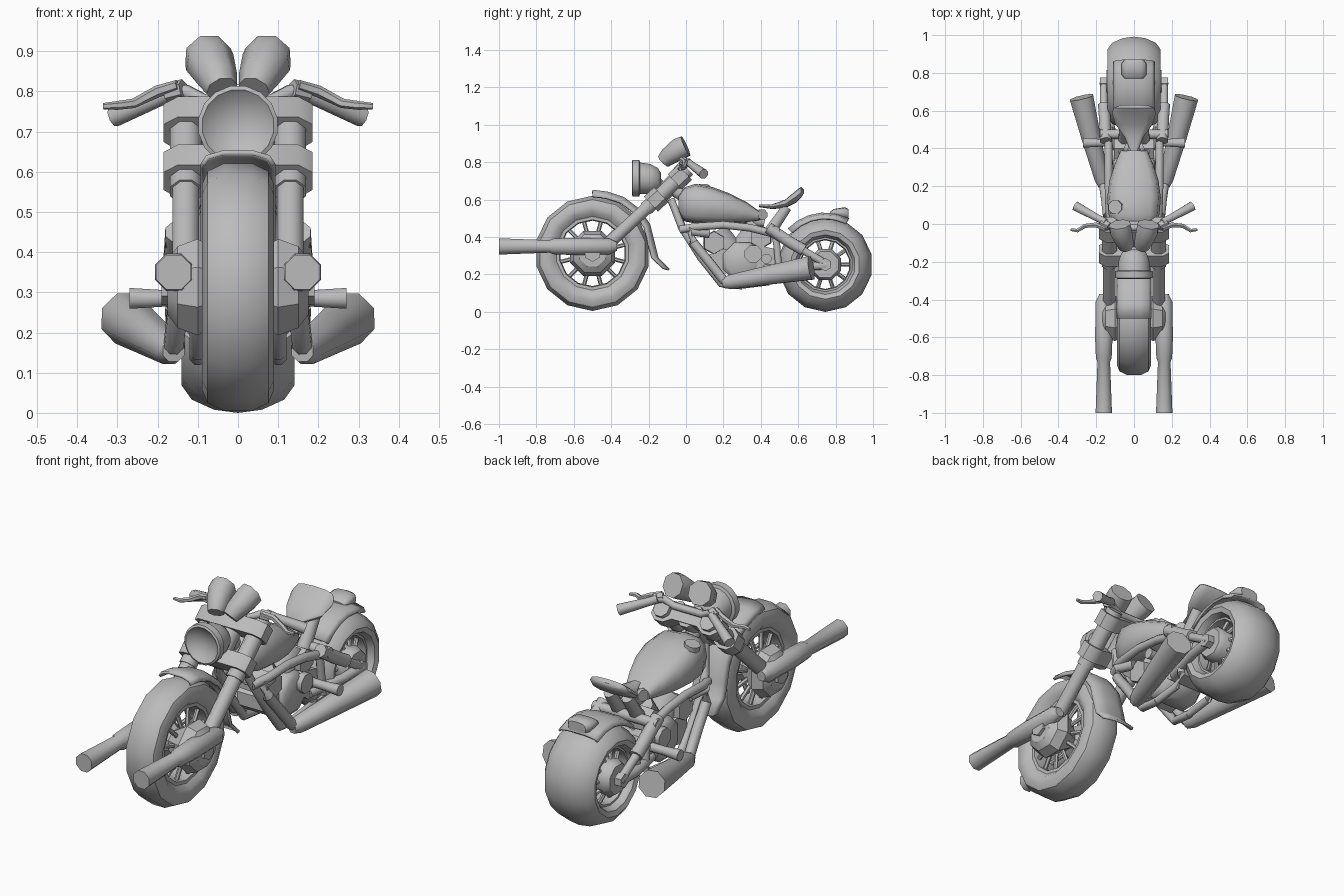
import bpy, bmesh, math
from mathutils import Vector as V

if "Cube" in bpy.data.objects:
    bpy.data.objects.remove(bpy.data.objects["Cube"])

grey = bpy.data.materials.new("plain_grey")
grey.use_nodes = True
COL = (0.5, 0.5, 0.5, 1)
grey.diffuse_color = COL
grey.node_tree.nodes["Principled BSDF"].inputs["Base Color"].default_value = COL


def loft(name, rings, closed=False, around=True, mirror=False, thick=0, angle=40):
    """Skin a row of equal point rings; closed joins last to first."""
    bm = bmesh.new()
    rows = [[bm.verts.new(p) for p in r] for r in rings]
    n = len(rows[0])
    for i in range(len(rows) if closed else len(rows) - 1):
        a, b = rows[i], rows[(i + 1) % len(rows)]
        for j in range(n if around else n - 1):
            k = (j + 1) % n
            bm.faces.new((a[j], a[k], b[k], b[j]))
    if around and not closed:
        bm.faces.new(rows[0])
        bm.faces.new(rows[-1])
    bmesh.ops.recalc_face_normals(bm, faces=bm.faces)
    me = bpy.data.meshes.new(name)
    bm.to_mesh(me)
    bm.free()
    me.materials.append(grey)
    ob = bpy.data.objects.new(name, me)
    bpy.context.collection.objects.link(ob)
    bpy.ops.object.select_all(action='DESELECT')
    ob.select_set(True)
    bpy.context.view_layer.objects.active = ob
    bpy.ops.object.shade_smooth_by_angle(angle=math.radians(angle))
    if thick:
        ob.modifiers.new("thickness", 'SOLIDIFY').thickness = thick
    if mirror:
        ob.modifiers.new("mirror", 'MIRROR')
    return ob


def tube(name, pts, radii, n=8, mirror=True, axis=None, angle=50):
    """Round bar along a path, with one radius or a radius per point."""
    pts = [V(p) for p in pts]
    if not isinstance(radii, (list, tuple)):
        radii = [radii] * len(pts)
    rings = []
    for i, p in enumerate(pts):
        t = V(axis) if axis else (pts[min(i + 1, len(pts) - 1)] - pts[max(i - 1, 0)]).normalized()
        u = t.cross(V((0, 0, 1)) if abs(t.z) < 0.9 else V((0, 1, 0))).normalized()
        v = t.cross(u)
        step = 2 * math.pi / n
        rings.append([p + radii[i] * (u * math.cos((j + .5) * step) + v * math.sin((j + .5) * step))
                      for j in range(n)])
    return loft(name, rings, mirror=mirror, angle=angle)


def wheel_ring(name, centre, profile, n):
    """Spin a closed (x, radius) profile about the axle."""
    rings = []
    for i in range(n):
        a = 2 * math.pi * i / n
        rings.append([(x, centre[0] + r * math.sin(a), centre[1] - r * math.cos(a)) for x, r in profile])
    return loft(name, rings, closed=True)


def shell(name, sections, power=.75):
    """Rounded body from (y, half width, bottom, top) sections."""
    rings = []
    for y, w, lo, hi in sections:
        ring = []
        for j in range(12):
            a = 2 * math.pi * j / 12
            c, s = math.cos(a), math.sin(a)
            ring.append((w * math.copysign(abs(c) ** power, c), y,
                         (lo + hi) / 2 + (hi - lo) / 2 * math.copysign(abs(s) ** power, s)))
        rings.append(ring)
    return loft(name, rings, angle=50)


def fender(name, centre, path, w, drop):
    """Arched sheet following a side path around a wheel."""
    rings = []
    for y, z in path:
        d = V((0, y - centre[0], z - centre[1])).normalized()
        rings.append([V((x * w, y, z)) - d * k * drop
                      for x, k in ((-1, 1), (-.85, .4), (-.4, .05), (.4, .05), (.85, .4), (1, 1))])
    return loft(name, rings, around=False, thick=.012)


def both(profile):
    """Complete a right half profile with its mirror image."""
    return profile + [(-x, r) for x, r in reversed(profile) if x]


def spokes(name, centre, x, r0, r1, count):
    for i in range(count):
        a = 2 * math.pi * (i + .5) / count
        d = V((0, math.sin(a), math.cos(a)))
        c = V((0, *centre))
        tube(f"{name}_{i}", [c + d * r0 + V((x, 0, 0)), c + d * r1 + V((x * .6, 0, 0))], .011, 6)


# Wheels
FW, RW = (-.5, .313), (.745, .253)
wheel_ring("front_tyre", FW, both([(.06, .195), (.082, .22), (.09, .255), (.076, .288), (.035, .308)]), 14)
wheel_ring("front_rim", FW, both([(.062, .215), (.062, .18), (.03, .175)]), 14)
wheel_ring("rear_tyre", RW, both([(.1, .145), (.132, .16), (.14, .185), (.115, .22), (.06, .245), (0, .253)]), 14)
wheel_ring("rear_rim", RW, both([(.1, .165), (.1, .135), (.05, .13)]), 14)
spokes("front_spoke", FW, .06, .04, .19, 12)
spokes("rear_spoke", RW, .1, .04, .145, 10)
tube("front_hub", [(0, *FW), (.1, *FW), (.15, *FW), (.175, *FW)], [.06, .13, .11, .075], 8, angle=30)
tube("front_axle_nut", [(0, *FW), (.19, *FW)], .045, 6)
tube("rear_hub", [(0, *RW), (.12, *RW), (.145, *RW)], [.08, .09, .075], 8)
tube("rear_axle", [(0, *RW), (.18, *RW)], .035, 6)

# Fenders and tail lamp
fender("front_fender", FW, [(-.5, .655), (-.42, .645), (-.33, .615), (-.25, .555), (-.19, .47),
       (-.165, .37), (-.145, .29), (-.085, .23)], .093, .035)
arc = [math.radians(a) for a in (-46, -32, -18, -4, 12, 27)]
fender("rear_fender", RW, [(RW[0] + .28 * math.sin(a), RW[1] + .28 * math.cos(a)) for a in arc], .112, .03)
shell("tail_lamp", [(.77, .05, .515, .535), (.79, .065, .51, .55), (.85, .065, .495, .56), (.87, .05, .495, .55)])

# Front fork, placed along the steering slope
FOOT, SLOPE = V((0, -.42, .36)), V((0, .73, .68)).normalized()


def fork(t, x=.13):
    return FOOT + SLOPE * t + V((x, 0, 0))


tube("fork_leg", [fork(-.03), fork(.3)], .036)
tube("fork_sleeve", [fork(.28), fork(.59)], .042)
for name, t in (("lower_clamp", .355), ("upper_clamp", .53)):
    nrm = SLOPE.cross(V((1, 0, 0)))
    outline = [(-.185, -.03), (-.155, -.055), (-.11, -.055), (-.07, -.03), (.07, -.03), (.11, -.055),
               (.155, -.055), (.185, -.03), (.185, .03), (.15, .055), (-.15, .055), (-.185, .03)]
    loft(name, [[fork(t + h, x) - nrm * v for x, v in outline] for h in (-.037, .037)])
tube("steering_stem", [fork(.32, 0), fork(.56, 0)], .05, mirror=False)
tube("front_axle_pipe", [(.16, -.37, .35), (.16, -.41, .35), (.16, -.6, .35), (.16, -.71, .35),
     (.16, -.73, .35), (.16, -1, .35)], [.025, .046, .05, .045, .036, .047], 8)

# Headlight with a dished lens, and gauges
tube("headlight", [(0, -.255, .715), (0, -.268, .715), (0, -.29, .715), (0, -.285, .715), (0, -.25, .715),
     (0, -.245, .715), (0, -.19, .71), (0, -.15, .705), (0, -.135, .705)],
     [.02, .065, .09, .1, .1, .085, .082, .065, .04], 16, mirror=False, axis=(0, 1, 0))
tube("headlight_bracket", [(0, -.16, .7), fork(.42, 0)], .03, mirror=False)
tube("gauge", [(.04, -.12, .805), (.05, -.095, .83), (.07, -.035, .872), (.075, -.002, .887)],
     [.04, .05, .062, .06], 8)

# Handlebar, grips and levers
tube("handlebar", [(0, -.02, .775), (.08, -.02, .775), (.13, -.01, .8), (.17, .015, .8)], .018)
tube("grip", [(.15, .01, .803), (.19, .03, .785), (.31, .095, .737)], [.02, .02, .027])
tube("lever_clamp", [(.135, -.015, .805), (.175, .005, .795)], .026, 6)
tube("lever", [(.15, -.025, .815), (.2, -.005, .8), (.26, -.01, .77), (.3, -.035, .765), (.335, -.03, .763)],
     [.014, .015, .012, .011, .008], 6)
tube("bar_riser", [(.05, -.07, .73), (.05, -.02, .785)], .024)

# Tank and seat
shell("fuel_tank", [(-.04, .07, .535, .62), (-.01, .11, .485, .665), (.05, .135, .472, .685), (.14, .142, .47, .668),
      (.23, .13, .472, .635), (.32, .1, .478, .59), (.39, .07, .488, .54)], .65)
tube("fuel_cap", [(-.085, .09, .62), (-.1, .09, .675)], .038, 8, mirror=False)
shell("seat", [(.39, .02, .56, .575), (.46, .05, .55, .575), (.53, .1, .555, .6), (.59, .117, .585, .65),
      (.615, .105, .61, .668), (.63, .07, .635, .655)])
tube("seat_support", [(.05, .45, .43), (.05, .54, .56)], [.035, .028])
tube("seat_spring", [(.03, .4, .52), (.05, .41, .52)], .03)

# Frame
tube("backbone", [fork(.45, 0), (0, .1, .55), (0, .42, .48)], .035, mirror=False)
tube("frame_down_tube", [(.05, -.08, .6), (.09, -.02, .45), (.1, .08, .29), (.1, .19, .15), (.1, .3, .14)], .022)
tube("frame_top_tube", [(.1, -.03, .44), (.13, .05, .455), (.135, .2, .465), (.135, .34, .45), (.135, .46, .42)], .022)
tube("frame_rear_tube", [(.12, .47, .44), (.12, .485, .36), (.12, .5, .2), (.1, .44, .16), (.1, .28, .14)], .02)
tube("swing_arm", [(.1, .42, .23), (.15, .62, .24), (.16, .75, .25)], .024)
tube("shock_body", [(.15, .44, .45), (.155, .56, .37), (.16, .63, .33)], .033)
tube("shock_rod", [(.16, .6, .345), (.16, .76, .25)], .022)
tube("cross_bar", [(0, .475, .435), (.18, .475, .435)], .026)
tube("foot_peg", [(.08, .43, .285), (.18, .43, .285), (.27, .43, .285)], [.022, .022, .028])

# Engine
tube("crankcase", [(0, .3, .27), (.09, .3, .27), (.11, .3, .27)], [.11, .11, .085], 8)
tube("front_case", [(0, .19, .27), (.09, .19, .27)], .075, 7)
tube("gearbox", [(0, .42, .28), (.11, .42, .28)], .075, 7)
tube("clutch_cover", [(.1, .36, .31), (.135, .36, .31)], .05, 8)
for name, y, z in (("front_cylinder", .15, .42), ("rear_cylinder", .4, .45)):
    tube(name, [(0, .27, .28), (0, y, z)], [.075, .085], 8, mirror=False)
    tube(name + "_cover", [(0, y, z - .05), (.105, y, z - .05)], [.065, .06], 6)

# Exhaust
tube("exhaust_header", [(.1, .12, .42), (.13, .02, .43), (.14, .04, .37), (.15, .13, .26), (.16, .2, .17),
     (.165, .25, .155)], .026)
tube("muffler", [(.16, .2, .155), (.17, .24, .16), (.225, .45, .198), (.278, .67, .235)],
     [.03, .042, .055, .068], 8)
